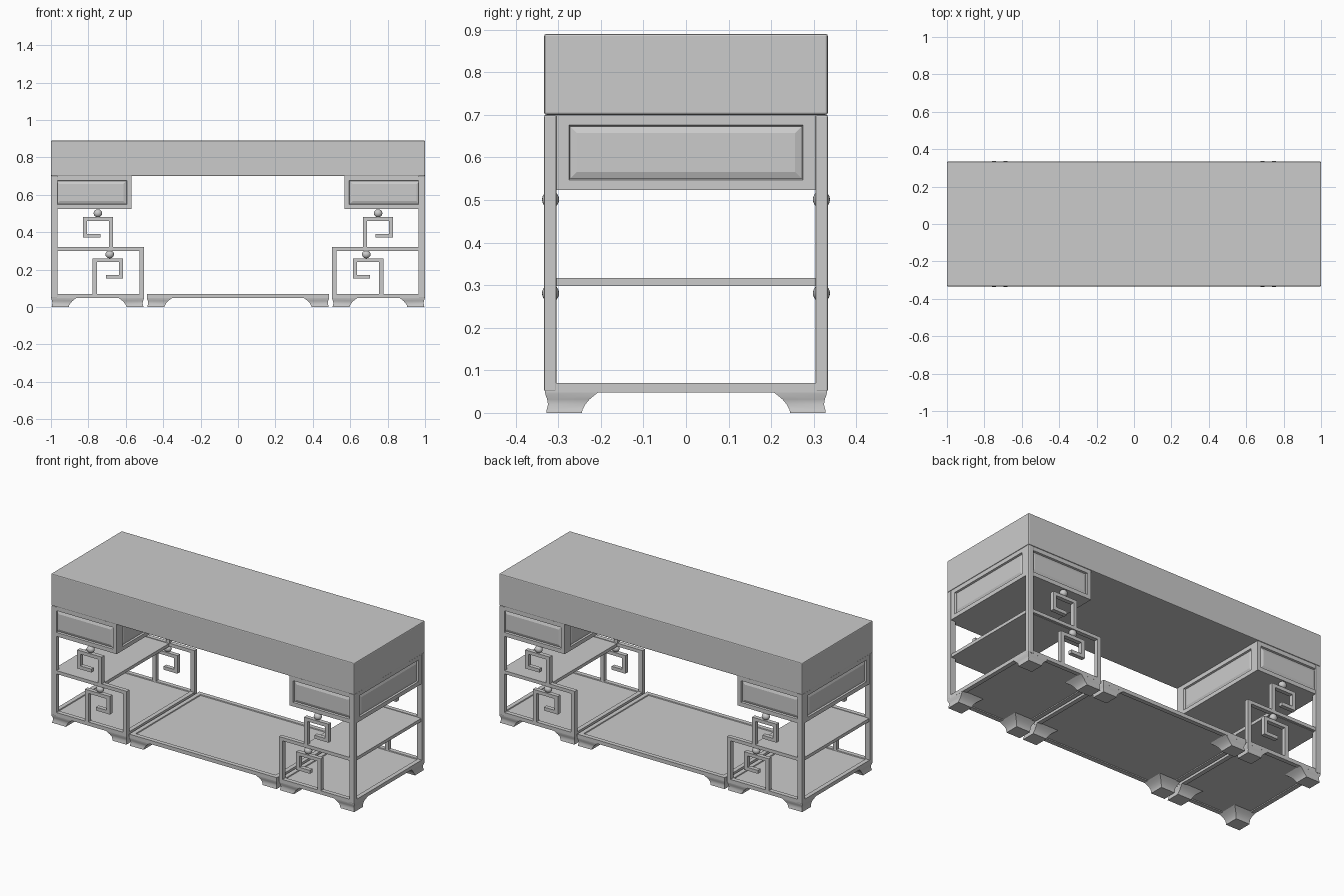
import bpy, bmesh
from mathutils import Vector

if "Cube" in bpy.data.objects:
    bpy.data.objects.remove(bpy.data.objects["Cube"])


def add_box(bm, x, y, z):
    """Axis-aligned box from (min, max) pairs; returns its faces."""
    verts = bmesh.ops.create_cube(bm, size=1)["verts"]
    for v in verts:
        v.co = Vector([(r[0] + r[1]) / 2 + c * (r[1] - r[0]) for r, c in zip((x, y, z), v.co)])
    return list({f for v in verts for f in v.link_faces})


def finish(name, bm, mirror=(), bevel=0.0):
    bm.normal_update()
    me = bpy.data.meshes.new(name)
    bm.to_mesh(me)
    bm.free()
    ob = bpy.data.objects.new(name, me)
    bpy.context.collection.objects.link(ob)
    if bevel:
        b = ob.modifiers.new("Bevel", "BEVEL")
        b.width, b.segments = bevel, 2
    if mirror:
        m = ob.modifiers.new("Mirror", "MIRROR")
        m.use_axis = ("x" in mirror, "y" in mirror, False)
        m.use_mirror_merge = False
    return ob


def inset(bm, face, thickness, depth):
    bmesh.ops.inset_individual(bm, faces=[face], thickness=thickness, depth=depth,
                               use_even_offset=True)


# Thick top slab
bm = bmesh.new()
add_box(bm, (-1, 1), (-.333, .333), (.70, .89))
finish("top_slab", bm, bevel=.005)

# Drawer boxes with recessed, slightly pillowed panels
bm = bmesh.new()
faces = add_box(bm, (-.997, -.57), (-.329, .329), (.523, .70))
bm.normal_update()
for f in [f for f in faces if abs(f.normal.z) < .5]:
    inset(bm, f, .024, 0)
    if abs(f.normal.x) > .5:
        for v in f.verts:
            v.co.y *= .275 / .305
    inset(bm, f, .003, -.010)
    inset(bm, f, .016, .006)
finish("drawer_box", bm, "x")

# Outer corner posts
bm = bmesh.new()
add_box(bm, (-1, -.965), (-.333, -.304), (.05, .70))
finish("corner_post", bm, "xy", bevel=.004)

# Upper shelves
bm = bmesh.new()
add_box(bm, (-.995, -.67), (-.318, .318), (.298, .317))
finish("upper_shelf", bm, "x")

# Base trays: framed slabs with sunken panels
for name, x, mir in (("pedestal_base", (-.999, -.503), "x"), ("centre_platform", (-.487, .487), "")):
    bm = bmesh.new()
    faces = add_box(bm, x, (-.331, .331), (.048, .070))
    bm.normal_update()
    for f in [f for f in faces if abs(f.normal.z) > .5]:
        inset(bm, f, .026, 0)
        inset(bm, f, .002, -.005)
    finish(name, bm, mir)

# Open fretwork: lower frame plus two square spirals (x range, z range)
bars = [
    ((-.98, -.502), (.300, .320)), ((-.526, -.502), (.06, .300)),      # frame
    ((-.690, -.667), (.320, .460)), ((-.829, -.667), (.460, .480)),    # upper spiral
    ((-.829, -.807), (.390, .460)), ((-.829, -.735), (.370, .390)),
    ((-.778, -.755), (.065, .240)), ((-.778, -.614), (.240, .260)),    # lower spiral
    ((-.637, -.614), (.172, .240)), ((-.706, -.614), (.152, .172)),
]
bm = bmesh.new()
for x, z in bars:
    add_box(bm, x, (-.331, -.306), z)
finish("fretwork", bm, "xy")

# Small flattened beads above each spiral
bm = bmesh.new()
for x, z in ((-.749, .501), (-.686, .281)):
    vs = bmesh.ops.create_uvsphere(bm, u_segments=20, v_segments=12, radius=1)["verts"]
    for v in vs:
        v.co = Vector((x + v.co.x * .023, -.318 + v.co.y * .020, z + v.co.z * .021))
for f in bm.faces:
    f.smooth = True
finish("bead", bm, "xy")

# Flared bracket feet: (height, outer setback, inner reach)
profile = [(.050, .001, .140), (.042, .002, .128), (.032, .006, .115),
           (.020, .008, .104), (.008, .005, .097), (0, .004, .095)]


def foot(bm, corner_x, direction):
    rings = []
    for z, out, reach in profile:
        x0, x1 = corner_x + direction * out, corner_x + direction * reach
        y0, y1 = -.332 + out, -.332 + reach * .92
        rings.append([bm.verts.new(p) for p in
                      ((x0, y0, z), (x1, y0, z), (x1, y1, z), (x0, y1, z))])
    for a, b in zip(rings, rings[1:]):
        for i in range(4):
            j = (i + 1) % 4
            bm.faces.new((a[i], a[j], b[j], b[i]))
    bm.faces.new(rings[0])
    bm.faces.new(rings[-1][::-1])


bm = bmesh.new()
for cx, d in ((-1, 1), (-.502, -1), (-.488, 1)):
    foot(bm, cx, d)
bmesh.ops.recalc_face_normals(bm, faces=bm.faces[:])
ob = finish("bracket_foot", bm, "xy")
bpy.context.view_layer.objects.active = ob
ob.select_set(True)
bpy.ops.object.shade_smooth_by_angle()
